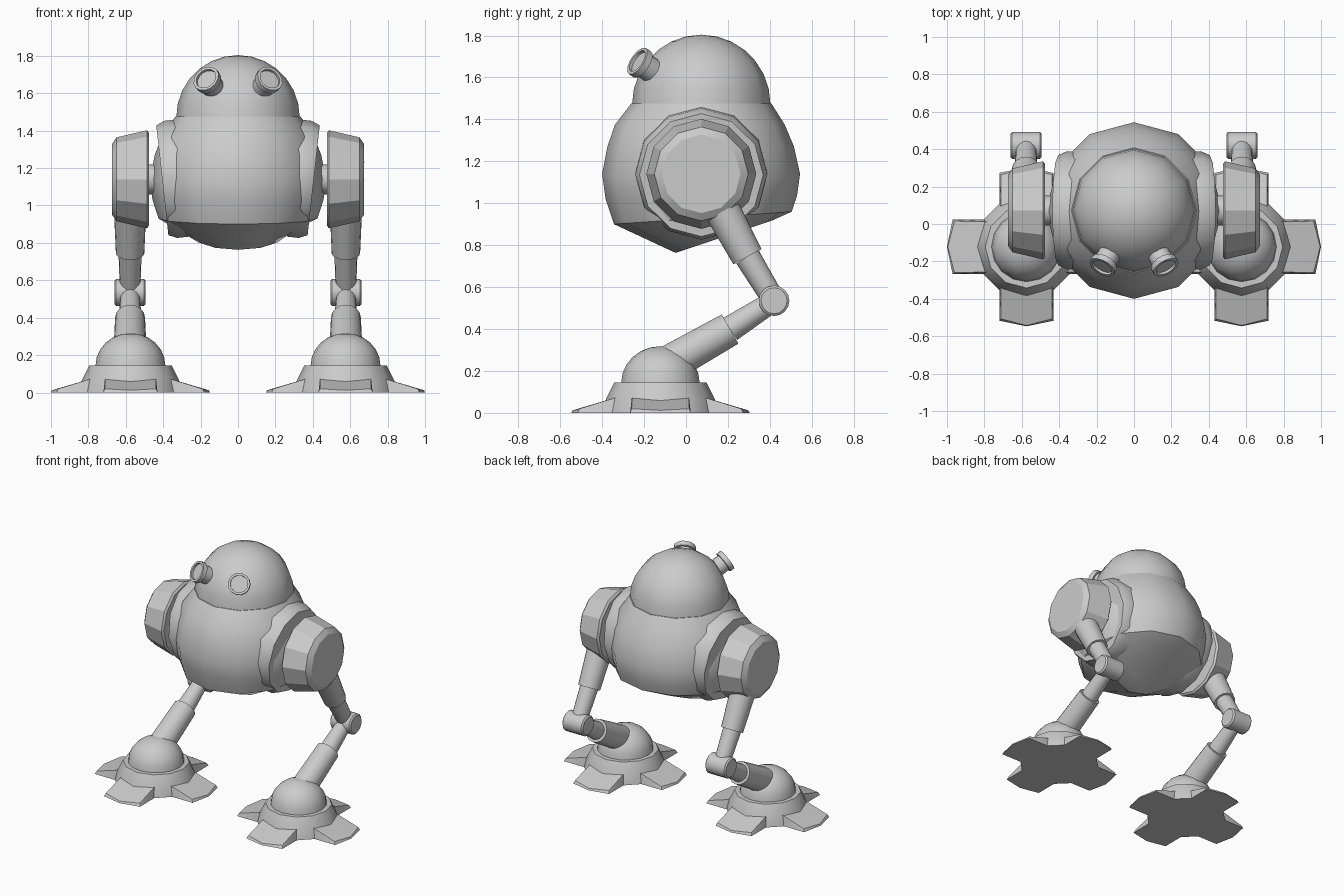
import bpy, bmesh
from math import sin, cos, pi, radians
from mathutils import Vector, Matrix

if "Cube" in bpy.data.objects:
    bpy.data.objects.remove(bpy.data.objects["Cube"])


def finish(bm, name, mirror=False, angle=35):
    bmesh.ops.remove_doubles(bm, verts=bm.verts, dist=1e-5)
    bmesh.ops.recalc_face_normals(bm, faces=bm.faces)
    me = bpy.data.meshes.new(name)
    bm.to_mesh(me)
    bm.free()
    ob = bpy.data.objects.new(name, me)
    bpy.context.collection.objects.link(ob)
    if mirror:
        ob.modifiers.new("mirror", 'MIRROR')
    bpy.ops.object.select_all(action='DESELECT')
    ob.select_set(True)
    bpy.context.view_layer.objects.active = ob
    bpy.ops.object.shade_smooth_by_angle(angle=radians(angle))
    return ob


def loft(name, rings, mirror=False, cap_start=True, cap_end=True, angle=35):
    """Skin a list of point rings."""
    bm = bmesh.new()
    vs = [[bm.verts.new(p) for p in ring] for ring in rings]
    n = len(rings[0])
    for a, b in zip(vs, vs[1:]):
        for i in range(n):
            j = (i + 1) % n
            bm.faces.new((a[i], a[j], b[j], b[i]))
    if cap_start:
        bm.faces.new(vs[0])
    if cap_end:
        bm.faces.new(vs[-1])
    return finish(bm, name, mirror, angle)


def lathe(name, profile, loc, axis=(0, 0, 1), segs=12, mirror=True, angle=35):
    """Revolve (radius, height) points about an axis through loc."""
    q = Vector(axis).to_track_quat('Z', 'Y')
    rings = [[Vector(loc) + q @ Vector((r * cos(2 * pi * i / segs),
                                        r * sin(2 * pi * i / segs), h))
              for i in range(segs)] for r, h in profile]
    return loft(name, rings, mirror, profile[0][0] > 0, profile[-1][0] > 0, angle)


def rod(name, a, b, ra, rb):
    d = Vector(b) - Vector(a)
    lathe(name, [(ra, 0), (rb, d.length)], a, d, 16)


def dome(radius, height, steps=7):
    return [(radius * cos(pi / 2 * i / steps), height * sin(pi / 2 * i / steps))
            for i in range(steps)] + [(0, height)]


# body: stacked rings (y, z, radius, tilt), the flat belly tilted backwards
body_rings = [(.18, .84, .242, 18.5), (.08, .93, .425, 4), (.073, 1.03, .457, 1),
              (.072, 1.14, .472, 0), (.07, 1.27, .445, 0), (.066, 1.375, .405, 0),
              (.073, 1.475, .335, 0)]
loft("body", [[Vector((r * sin(2 * pi * i / 12),
                       y + r * cos(2 * pi * i / 12) * cos(radians(t)),
                       z + r * cos(2 * pi * i / 12) * sin(radians(t))))
               for i in range(12)] for y, z, r, t in body_rings], angle=40)

# head dome
lathe("head", dome(.33, .332), (0, .073, 1.472), mirror=False)

# eyes pointing outwards from the head
lathe("eye", [(.06, .29), (.06, .37), (.074, .372), (.074, .405), (.058, .405),
              (.058, .39)], (0, .073, 1.475), (.42, -.75, .5), 14)

# shoulder collar, axle and hip pod
lathe("hip_collar", [(.315, -.06), (.315, .005), (.295, .05), (.2, .05)],
      (.355, .073, 1.14), (.993, 0, -.11))
lathe("hip_axle", [(.08, .4), (.08, .5)], (0, .073, 1.14), (1, 0, 0))
lathe("hip_pod", [(.248, .475), (.262, .487), (.224, .65), (.187, .675)],
      (0, .073, 1.14), (1, 0, 0), angle=25)

# legs: two telescoping rods on each side of the knee
X = .577
knee = (X, .42, .535)
upper_mid = (X, .293, .745)
lower_mid = (X, .21, .40)
rod("upper_leg", (X, .15, 1.01), upper_mid, .088, .076)
rod("upper_leg_piston", upper_mid, knee, .062, .054)
rod("lower_leg_piston", knee, lower_mid, .05, .062)
rod("lower_leg", lower_mid, (X, -.08, .235), .08, .088)
lathe("knee", [(.062, -.083), (.073, -.074), (.073, .074), (.062, .083)],
      knee, (1, 0, 0), 16)

# foot: flared base, ankle dome and four wedge toes
F = (.575, -.122, 0)
lathe("foot_base", [(.275, 0), (.26, .065), (.22, .145), (.17, .145)], F)
lathe("ankle_dome", dome(.187, .175, 6), (F[0], F[1], .143), segs=16)
bm = bmesh.new()
top = [(.18, .135, .083), (.18, -.135, .083), (.385, .137, .02), (.385, -.137, .02), (.42, 0, .012)]
bottom = [(.18, .145, 0), (.18, -.145, 0), (.395, .145, 0), (.395, -.145, 0), (.425, 0, 0)]
for k in range(4):
    m = Matrix.Translation(F) @ Matrix.Rotation(k * pi / 2, 4, 'Z')
    verts = [bm.verts.new(m @ Vector(p)) for p in top + bottom]
    bmesh.ops.convex_hull(bm, input=verts)
finish(bm, "toes", mirror=True)
